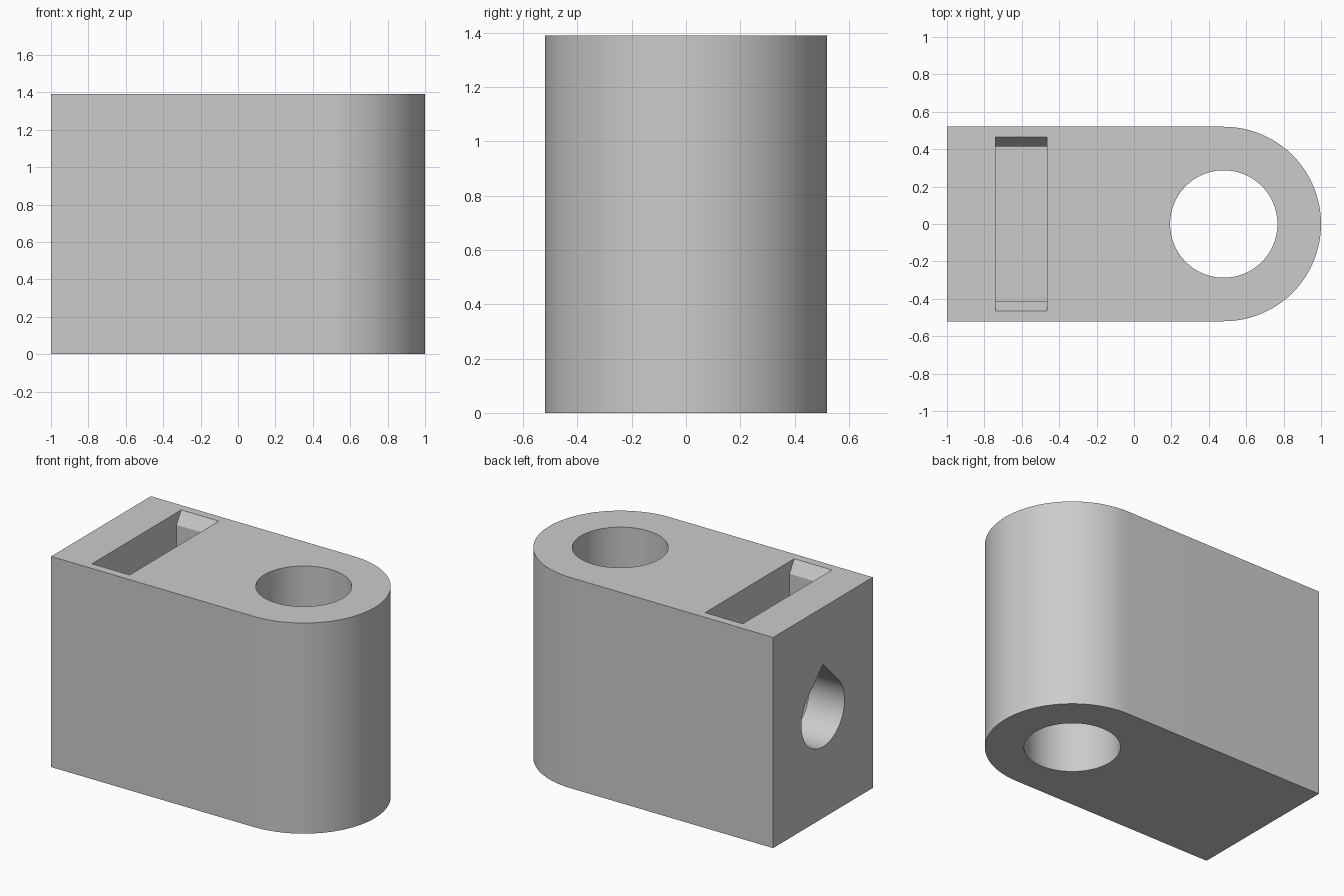
import bpy, bmesh, math
from mathutils import Vector

if "Cube" in bpy.data.objects:
    bpy.data.objects.remove(bpy.data.objects["Cube"], do_unlink=True)

HEIGHT = 1.39
RADIUS = 0.52
CENTRE_X = 0.48
BOLT_Z = HEIGHT / 2


def arc(cx, cy, r, start, end, steps):
    """Points along a circular arc, angles in degrees."""
    angles = [math.radians(start + (end - start) * i / steps) for i in range(steps + 1)]
    return [(cx + r * math.cos(a), cy + r * math.sin(a)) for a in angles]


def prism(name, profile, start, end, axis):
    """Extrude a closed profile along z (profile is x, y) or x (profile is y, z)."""
    bm = bmesh.new()
    place = (lambda u, v: (u, v, start)) if axis == 'z' else (lambda u, v: (start, u, v))
    face = bm.faces.new([bm.verts.new(place(u, v)) for u, v in profile])
    out = bmesh.ops.extrude_face_region(bm, geom=[face])
    verts = [g for g in out["geom"] if isinstance(g, bmesh.types.BMVert)]
    shift = Vector((0, 0, end - start)) if axis == 'z' else Vector((end - start, 0, 0))
    bmesh.ops.translate(bm, verts=verts, vec=shift)
    bmesh.ops.recalc_face_normals(bm, faces=bm.faces)
    mesh = bpy.data.meshes.new(name)
    bm.to_mesh(mesh)
    bm.free()
    obj = bpy.data.objects.new(name, mesh)
    bpy.context.collection.objects.link(obj)
    return obj


# Block with one rounded end
outline = arc(CENTRE_X, 0, RADIUS, -90, 90, 48) + [(-1, RADIUS), (-1, -RADIUS)]
block = prism("clamp_block", outline, 0, HEIGHT, 'z')

# Vertical shaft bore
bore = prism("shaft_bore_cutter", arc(CENTRE_X, 0, 0.287, 0, 360, 96)[:-1],
             -0.1, HEIGHT + 0.1, 'z')

# Teardrop bolt hole from the flat end into the bore
bolt_r = 0.225
teardrop = arc(0, BOLT_Z, bolt_r, 135, 405, 48) + [(0, BOLT_Z + bolt_r * math.sqrt(2))]
bolt = prism("bolt_hole_cutter", teardrop, -1.1, CENTRE_X, 'x')

# Nut slot with a sloped lead-in at both ends
half = [(0.415, 0.28), (0.415, HEIGHT - 0.08), (0.465, HEIGHT), (0.465, HEIGHT + 0.1)]
slot_profile = half + [(-y, z) for y, z in reversed(half)]
slot = prism("nut_slot_cutter", slot_profile, -0.74, -0.465, 'x')

# Cut the openings
bpy.ops.object.select_all(action='DESELECT')
bpy.context.view_layer.objects.active = block
block.select_set(True)
for cutter in (bore, bolt, slot):
    cutter.hide_render = True
    mod = block.modifiers.new(cutter.name, 'BOOLEAN')
    mod.operation = 'DIFFERENCE'
    mod.solver = 'EXACT'
    mod.object = cutter
    bpy.ops.object.modifier_apply(modifier=mod.name)
    bpy.data.objects.remove(cutter, do_unlink=True)

bpy.ops.object.shade_smooth_by_angle(angle=math.radians(25))

# Plain grey finish
grey = bpy.data.materials.new("plain_grey")
grey.use_nodes = True
colour = (0.6, 0.6, 0.6, 1)
grey.diffuse_color = colour
grey.node_tree.nodes["Principled BSDF"].inputs["Base Color"].default_value = colour
block.data.materials.clear()
block.data.materials.append(grey)
